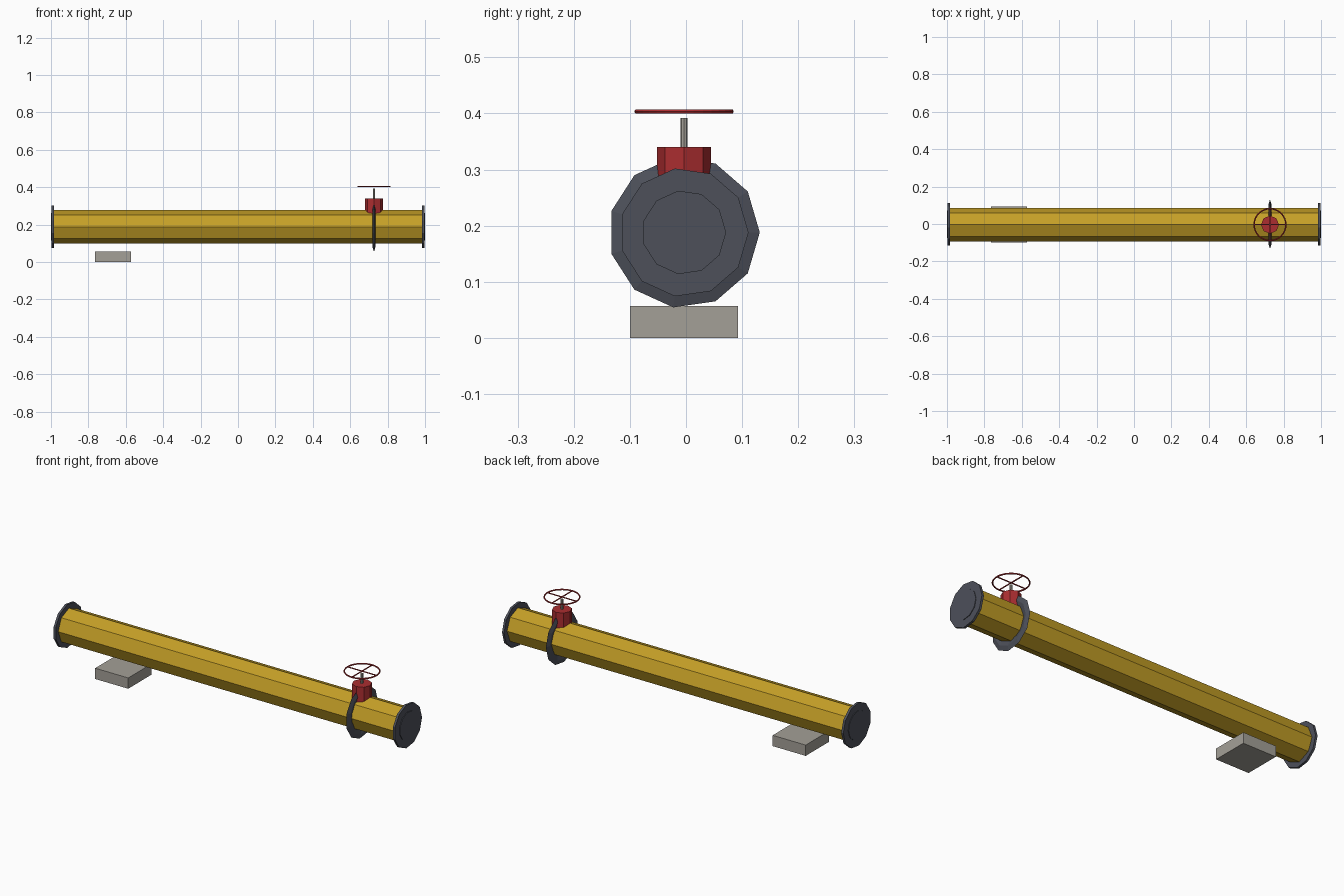
import bpy, bmesh
from math import cos, sin, pi
from mathutils import Matrix

cube = bpy.data.objects.get("Cube")
if cube:
    bpy.data.objects.remove(cube, do_unlink=True)

Y0, AXIS_Z, VALVE_X = -0.0035, 0.188, 0.727


def material(name, rgb):
    mat = bpy.data.materials.new(name)
    mat.use_nodes = True
    color = (*rgb, 1)
    mat.diffuse_color = color
    mat.node_tree.nodes["Principled BSDF"].inputs["Base Color"].default_value = color
    return mat


YELLOW = material("yellow paint", (0.56, 0.35, 0.02))
RED = material("red paint", (0.41, 0.027, 0.03))
DARK = material("dark iron", (0.074, 0.08, 0.102))
GREY = material("light grey", (0.37, 0.35, 0.31))


def finish(name, bm, mat):
    bmesh.ops.recalc_face_normals(bm, faces=bm.faces)
    mesh = bpy.data.meshes.new(name)
    bm.to_mesh(mesh)
    bm.free()
    mesh.materials.append(mat)
    obj = bpy.data.objects.new(name, mesh)
    bpy.context.collection.objects.link(obj)
    return obj


def lathe(name, profile, sides, mat, origin, axis="Z", closed=False):
    """Revolve (radius, height) points around an axis, first corner at +Y or +X."""
    bm = bmesh.new()
    rings = []
    for r, h in profile:
        ring = []
        for i in range(sides):
            a = 2 * pi * i / sides
            c, s = r * cos(a), r * sin(a)
            co = (h, c, s) if axis == "X" else (c, s, h)
            ring.append(bm.verts.new(co))
        rings.append(ring)
    pairs = list(zip(rings, rings[1:]))
    if closed:
        pairs.append((rings[-1], rings[0]))
    else:
        bm.faces.new(rings[0])
        bm.faces.new(rings[-1])
    for a, b in pairs:
        for i in range(sides):
            j = (i + 1) % sides
            bm.faces.new((a[i], a[j], b[j], b[i]))
    bmesh.ops.translate(bm, verts=bm.verts, vec=origin)
    return finish(name, bm, mat)


def box(name, size, center, mat):
    bm = bmesh.new()
    bmesh.ops.create_cube(bm, size=1)
    bm.transform(Matrix.Translation(center) @ Matrix.Diagonal((*size, 1)))
    return finish(name, bm, mat)


# Main pipe
lathe("pipe", [(0.09, -0.99), (0.09, 0.99)], 8, YELLOW, (0, Y0, AXIS_Z), "X")

# End flanges with a slightly raised blank
for side, name in ((1, "left_end_flange"), (-1, "right_end_flange")):
    profile = [(0.115, 0.985), (0.115, 0.997), (0.075, 0.997), (0.075, 1.0)]
    lathe(name, [(r, side * h) for r, h in profile], 11, DARK, (0, Y0, AXIS_Z), "X")

# Valve flange, tapering to a thin rim
lathe("valve_flange", [(0.085, 0), (0.112, 0.007), (0.135, 0), (0.112, -0.007)],
      11, DARK, (VALVE_X, Y0, AXIS_Z), "X", closed=True)

# Valve body and stem
lathe("valve_body", [(0.048, 0.23), (0.048, 0.34)], 8, RED, (VALVE_X, Y0, 0))
lathe("valve_stem", [(0.0065, 0.33), (0.0065, 0.392)], 8, GREY, (VALVE_X, Y0, 0))

# Handwheel rim and crossed spokes
WHEEL = (VALVE_X, Y0, 0.4035)
rim = [(0.085 + 0.0037 * cos(k * pi / 3), 0.0037 * sin(k * pi / 3)) for k in range(6)]
lathe("handwheel_rim", rim, 32, RED, WHEEL, closed=True)
box("handwheel_spoke_x", (0.168, 0.005, 0.004), WHEEL, RED)
box("handwheel_spoke_y", (0.005, 0.168, 0.004), WHEEL, RED)

# Support block
box("support_block", (0.193, 0.193, 0.057), (-0.668, Y0, 0.0285), GREY)
